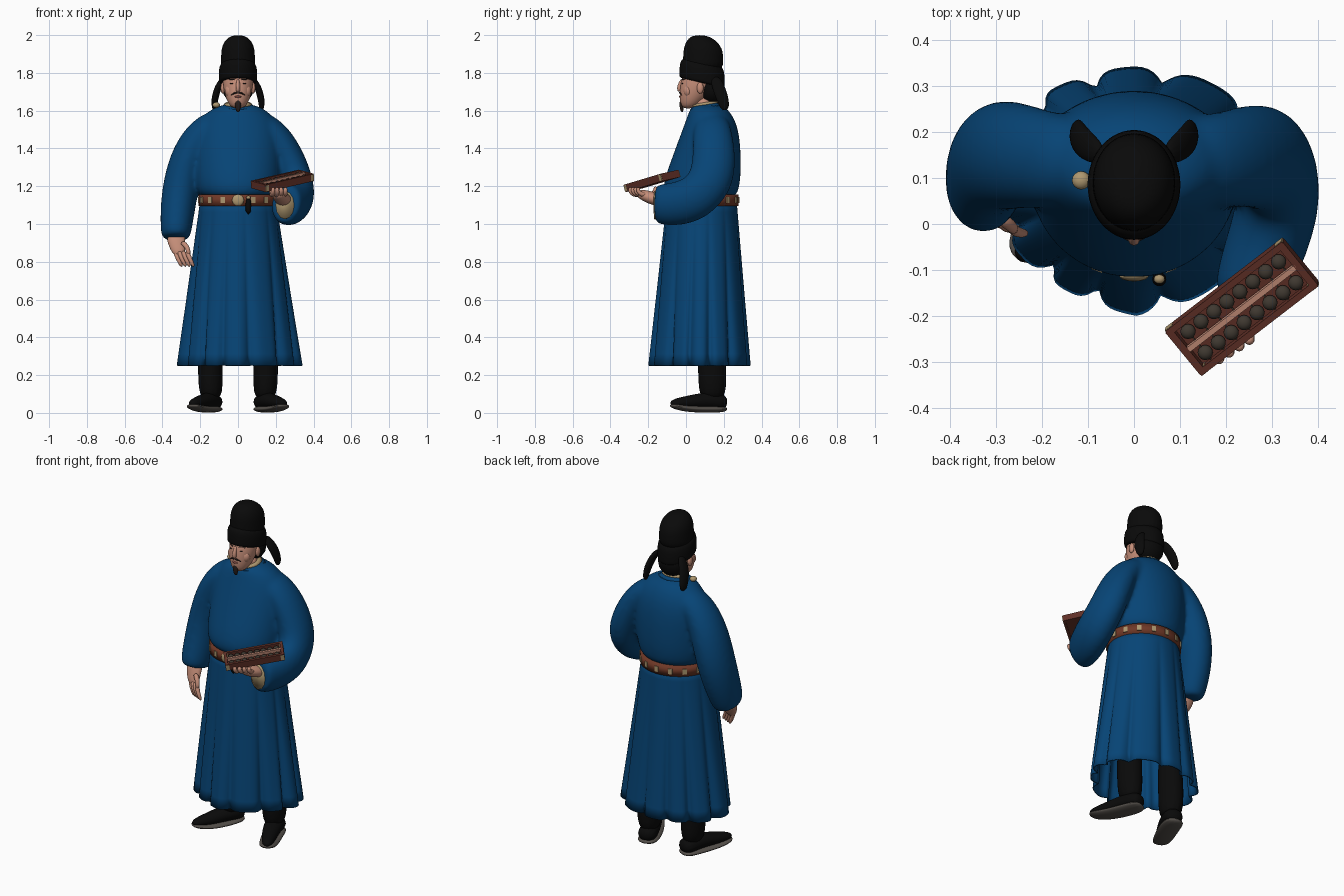
import bpy, bmesh
from math import sin, cos, pi, radians, atan2
from mathutils import Vector, Matrix

cube = bpy.data.objects.get("Cube")
if cube:
    bpy.data.objects.remove(cube, do_unlink=True)


def material(name, *rgb):
    mat = bpy.data.materials.new(name)
    mat.use_nodes = True
    mat.diffuse_color = (*rgb, 1)
    shader = next(n for n in mat.node_tree.nodes if n.type == 'BSDF_PRINCIPLED')
    shader.inputs["Base Color"].default_value = (*rgb, 1)
    shader.inputs["Roughness"].default_value = .8
    return mat


BLUE = material("robe blue", .002, .058, .18)
BLACK = material("black cloth", .003, .003, .003)
SKIN = material("skin", .56, .27, .19)
LEATHER = material("belt brown", .16, .04, .02)
WOOD = material("red wood", .12, .03, .02)
GOLD = material("pale gold", .42, .31, .16)
BEAD = material("bead grey", .05, .04, .03)
SOLE = material("sole grey", .09, .08, .07)
HAIR = material("dark hair", .02, .012, .01)
LIP = material("lip", .33, .1, .08)


def finish(name, bm, mat, levels=0, smooth=True):
    bmesh.ops.recalc_face_normals(bm, faces=bm.faces)
    mesh = bpy.data.meshes.new(name)
    bm.to_mesh(mesh)
    bm.free()
    mesh.materials.append(mat)
    for polygon in mesh.polygons:
        polygon.use_smooth = smooth
    ob = bpy.data.objects.new(name, mesh)
    bpy.context.collection.objects.link(ob)
    if levels:
        mod = ob.modifiers.new("smooth", 'SUBSURF')
        mod.levels = mod.render_levels = levels
    return ob


def bridge(name, mat, rings, caps=True, levels=2):
    bm = bmesh.new()
    rows = [[bm.verts.new(point) for point in ring] for ring in rings]
    for low, high in zip(rows, rows[1:]):
        for i in range(len(low)):
            bm.faces.new((low[i - 1], low[i], high[i], high[i - 1]))
    if caps:
        bm.faces.new(rows[0])
        bm.faces.new(rows[-1])
    return finish(name, bm, mat, levels)


def around(count):
    return [2 * pi * i / count for i in range(count)]


def loft(name, mat, sections, count=24, slope=0, **options):
    # each section: height, centre y, half width, half depth
    rings = [[(wide * cos(a), cy + deep * sin(a), z + slope * deep * sin(a))
              for a in around(count)] for z, cy, wide, deep in sections]
    return bridge(name, mat, rings, **options)


def tube(name, mat, path, start, end, flat=1, bulge=0, ref=(0, 1, 0), side=1, **options):
    # radius runs from start to end, swells by bulge, and is scaled by flat across ref
    points = [Vector((x * side, y, z)) for x, y, z in path]
    last = len(points) - 1
    along, rings = Vector(ref), []
    for i, point in enumerate(points):
        heading = (points[min(i + 1, last)] - points[max(i - 1, 0)]).normalized()
        along = (along - heading * along.dot(heading)).normalized()
        across = heading.cross(along) * flat
        f = i / last
        radius = (start + (end - start) * f) * (1 + bulge * sin(pi * f))
        rings.append([point + (along * cos(a) + across * sin(a)) * radius
                      for a in around(12)])
    return bridge(name, mat, rings, **options)


def ball(name, mat, location, size):
    bm = bmesh.new()
    bmesh.ops.create_uvsphere(bm, u_segments=16, v_segments=8, radius=1)
    placing = Matrix.Translation(location) @ Matrix.Diagonal((*size, 1))
    bmesh.ops.transform(bm, matrix=placing, verts=bm.verts)
    return finish(name, bm, mat)


def box(name, mat, location, size, frame=Matrix()):
    bm = bmesh.new()
    bmesh.ops.create_cube(bm, size=1)
    placing = frame @ Matrix.Translation(location) @ Matrix.Diagonal((*size, 1))
    bmesh.ops.transform(bm, matrix=placing, verts=bm.verts)
    return finish(name, bm, mat, smooth=False)


# Upper robe: bloused torso, one hanging and one bent sleeve, fused into one cloth
waist_y, waist_wide, waist_deep, belt_z = .083, .2, .185, 1.126
shoulder = [(.08, .135, 1.56), (.19, .14, 1.49), (.26, .15, 1.37)]
hanging = [(.3, .15, 1.22), (.32, .12, 1.08), (.33, .07, .94), (.33, .065, .92)]
bent = [(.31, .14, 1.23), (.32, .05, 1.13), (.28, -.07, 1.1), (.25, -.15, 1.105), (.25, -.165, 1.105)]
torso = loft("robe_upper", BLUE, [(1.12, .08, .19, .18), (1.19, .078, .225, .208),
                                  (1.3, .1, .23, .195), (1.48, .13, .23, .157),
                                  (1.58, .13, .19, .12), (1.64, .11, .09, .08)])
sleeves = [tube("right_sleeve", BLUE, shoulder + hanging, .09, .085, flat=.8, bulge=.45, side=-1),
           tube("left_sleeve", BLUE, shoulder + bent, .09, .095, flat=.74, bulge=.4)]
with bpy.context.temp_override(active_object=torso, selected_editable_objects=[torso] + sleeves):
    bpy.ops.object.join()
fuse = torso.modifiers.new("fuse", 'REMESH')
fuse.mode, fuse.voxel_size, fuse.use_smooth_shade = 'VOXEL', .011, True
soften = torso.modifiers.new("soften", 'SMOOTH')
soften.factor, soften.iterations = .5, 14
tube("left_sleeve_lining", GOLD, [(.25, -.14, 1.1), (.248, -.168, 1.1)], .075, .075,
     flat=.66, ref=(0, 0, 1), levels=0)
ball("sleeve_tie", BLACK, (.335, -.08, 1.15), (.012, .04, .015))

# Pleated skirt, drawn in at the front corners
skirt_rings = []
for row in range(15):
    f = row / 14
    ring = []
    for a in around(168):
        lobe = abs(cos(6 * (a + pi / 2) + sin(3 * a) / 2))
        corner = max(0, -sin(a)) * abs(cos(a))
        swell = 1 + f * (.025 - .13 * (1 - lobe) ** 2 + .01 * sin(5 * a + 1) - .2 * corner)
        ring.append(((waist_wide + .125 * f) * swell * cos(a) + .006 * f,
                     waist_y - .013 * f + (waist_deep + .08 * f) * swell * sin(a),
                     belt_z - .876 * f))
    skirt_rings.append(ring)
skirt = bridge("robe_skirt", BLUE, skirt_rings, caps=False, levels=0)
cloth = skirt.modifiers.new("cloth", 'SOLIDIFY')
cloth.thickness, cloth.offset = .008, -1

# Collar
loft("collar_trim", GOLD, [(1.62, .1, .09, .09), (1.65, .1, .07, .07)], slope=.15, levels=1)
loft("collar_band", BLUE, [(1.6, .11, .12, .1), (1.64, .1, .08, .08)], slope=.15, levels=1)
ball("collar_fringe", GOLD, (-.115, .095, 1.63), (.02, .02, .015))

# Belt with plaques, buckle and pendant
belt_wide, belt_deep = waist_wide + .008, waist_deep + .011
loft("belt", LEATHER, [(belt_z + rise, waist_y, belt_wide, belt_deep) for rise in (-.03, .03)],
     count=48, levels=0)
for a in around(16):
    spot = Vector((belt_wide * sin(a), waist_y - belt_deep * cos(a), belt_z))
    facing = atan2(-cos(a) / belt_deep, sin(a) / belt_wide)
    if a:
        frame = Matrix.Translation(spot) @ Matrix.Rotation(facing, 4, 'Z')
        box("belt_plaque", GOLD, (0, 0, 0), (.009, .024, .032), frame)
    else:
        ball("belt_buckle", GOLD, spot, (.032, .012, .03))
ball("pendant_ring", GOLD, (.055, -.12, 1.14), (.012, .01, .01))
tube("pendant_tassel", BLACK, [(.055, -.118, 1.15), (.055, -.122, 1.045)], .014, .02, levels=1)

# Head and face
tube("neck", SKIN, [(0, .1, 1.58), (0, .09, 1.68)], .06, .06)
loft("head", SKIN, [(1.61, .01, .03, .03), (1.65, .03, .06, .065), (1.73, .06, .083, .094),
                    (1.83, .08, .08, .09)])
ball("nape_cloth", BLACK, (0, .135, 1.72), (.083, .065, .085))
tube("nose", SKIN, [(0, -.02, 1.77), (0, -.04, 1.72), (0, -.03, 1.7)], .008, .012, bulge=.3)
ball("lower_lip", LIP, (0, -.03, 1.674), (.018, .008, .006))
tube("goatee", HAIR, [(0, -.02, 1.665), (0, -.025, 1.63), (0, -.02, 1.59)], .01, .007,
     flat=1.4, bulge=.5)
for side in (1, -1):
    ball("ear", SKIN, (side * .08, .075, 1.72), (.012, .018, .03))
    ball("eye", HAIR, (side * .031, -.018, 1.744), (.013, .005, .003))
    ball("cheek", SKIN, (side * .04, .01, 1.705), (.03, .024, .035))
    tube("eyebrow", HAIR, [(.014, -.024, 1.762), (.035, -.019, 1.767), (.054, .001, 1.762)],
         .003, .002, side=side, levels=1)
    tube("moustache", HAIR, [(0, -.036, 1.697), (.02, -.03, 1.694), (.038, -.018, 1.68)],
         .006, .003, side=side, levels=1)
    tube("hat_tail", BLACK, [(.07, .15, 1.78), (.105, .17, 1.73), (.125, .195, 1.66),
                             (.125, .21, 1.6)],
         .024, .022, flat=.55, bulge=.6, side=side)

# Soft hat: sloping band under a tapered dome
loft("hat_band", BLACK, [(1.745, .085, .097, .118), (1.755, .085, .101, .121),
                         (1.82, .085, .104, .121), (1.87, .088, .087, .106)], slope=-.22)
loft("hat_dome", BLACK, [(1.8, .09, .095, .11), (1.88, .091, .09, .107), (1.93, .09, .089, .104),
                         (1.975, .08, .07, .077), (2, .072, .03, .035)])

# Boots, toes turned out, with flat soles that lift at the toe
foot = [(.12, .22, .05), (.15, .12, .07), (.205, 0, .055), (.25, -.085, .05)]
tread = [(x, y, .02 + max(0, -y) / 4) for x, y, z in foot]
for side in (1, -1):
    tube("boot_shaft", BLACK, [(.14, .13, .5), (.15, .14, .2), (.14, .14, .06)], .08, .075,
         flat=.87, side=side)
    tube("boot_foot", BLACK, foot, .05, .02, flat=1.2, bulge=.2, ref=(0, 0, 1), side=side)
    tube("boot_sole", SOLE, tread, .018, .013, flat=3.2, bulge=.25, ref=(0, 0, 1), side=side)


def finger(name, base, *steps, thick=.014):
    path = [Vector(base)]
    for step in steps:
        path.append(path[-1] + Vector(step))
    tube(name, SKIN, path, thick, thick * .7, levels=1)


# Right hand, relaxed
tube("right_palm", SKIN, [(-.33, .065, .95), (-.325, .04, .89), (-.305, .015, .83)], .032, .018,
     flat=1.8)
for i in range(4):
    finger("right_finger", (-.335 + .021 * i, .03 - .01 * i, .86), (.015, -.02, -.04), (.025, 0, -.05))
finger("right_thumb", (-.3, .02, .905), (.035, -.025, -.025), (.005, -.01, -.05), thick=.016)

# Left hand, holding the tray from below
tube("left_palm", SKIN, [(.247, -.12, 1.12), (.23, -.19, 1.14), (.205, -.26, 1.165)],
     .036, .024, flat=1.3, bulge=.2, ref=(0, 0, 1))
for i in range(4):
    finger("left_finger", (.175 + .022 * i, -.245 + .014 * i, 1.155),
           (.01, -.035, 0), (0, -.018, .02), (0, .005, .02), thick=.015)
finger("left_thumb", (.21, -.19, 1.15), (-.035, .03, .015), (-.01, 0, .035), thick=.017)

# Counting frame: tray, rails, divider and two rows of beads
along = Vector((.26, .2, .06)).normalized()
across = Vector((0, 0, 1)).cross(along).normalized()
turn = Matrix((along, across, along.cross(across))).transposed().to_4x4()
tray = Matrix.Translation((.235, -.18, 1.228)) @ turn @ Matrix.Rotation(radians(10), 4, 'X')
length, width, depth = .325, .12, .04
box("tray_floor", WOOD, (0, 0, -depth / 3), (length, width, .01), tray)
box("divider", SKIN, (0, 0, depth / 4), (length * .93, .012, .02), tray)
for side in (1, -1):
    box("long_rail", WOOD, (0, side * width * .47, 0), (length, .014, depth), tray)
    box("end_rail", WOOD, (side * length * .48, 0, 0), (.016, width, depth), tray)
    for end in (1, -1):
        box("corner_plate", GOLD, (end * length * .47, side * width * .47, 0),
            (.02, .016, depth * .8), tray)
    for i in range(8):
        place = Vector(((i - 3.5) * length / 9, side * width / 4, .004))
        ball("bead", BEAD, tray @ place, (.0165, .0165, .0125))
        box("bead_rod", BEAD, place, (.003, width * .4, .003), tray)
